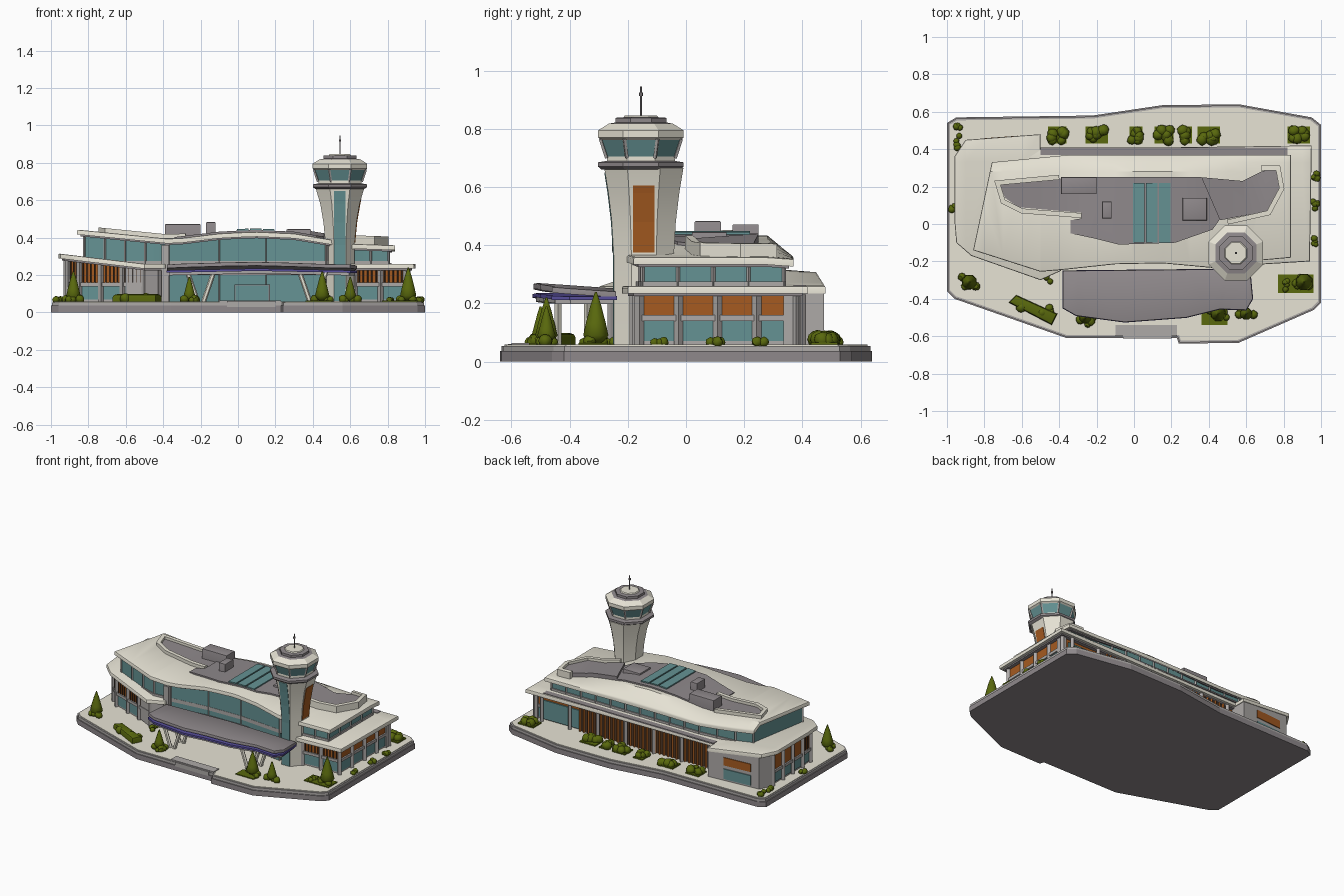
import bpy, bmesh, math, random
from mathutils import Vector
random.seed(4)
if "Cube" in bpy.data.objects:
    bpy.data.objects.remove(bpy.data.objects["Cube"], do_unlink=True)

def material(name, *rgb):
    m = bpy.data.materials.new(name)
    m.use_nodes = True
    m.diffuse_color = (*rgb, 1)
    node = next(n for n in m.node_tree.nodes if n.type == 'BSDF_PRINCIPLED')
    node.inputs["Base Color"].default_value = (*rgb, 1)
    return m

CREAM, GREY = material("cream", .84, .81, .7), material("roof grey", .275, .25, .26)
STONE, TEAL = material("stone grey", .42, .4, .39), material("teal glass", .13, .29, .295)
ORANGE, BROWN = material("orange wood", .38, .105, .015), material("dark brown", .08, .04, .02)
GREEN, PURPLE = material("leaf green", .1, .14, .004), material("purple trim", .1, .08, .34)

def finish(name, bm, mats, smooth=None):
    mesh = bpy.data.meshes.new(name)
    bmesh.ops.recalc_face_normals(bm, faces=bm.faces)
    bm.to_mesh(mesh)
    bm.free()
    ob = bpy.data.objects.new(name, mesh)
    bpy.context.collection.objects.link(ob)
    for m in mats:
        mesh.materials.append(m)
    if smooth:
        bpy.context.view_layer.objects.active = ob
        ob.select_set(True)
        bpy.ops.object.shade_smooth_by_angle(angle=math.radians(smooth))
        ob.select_set(False)
    return ob

def offset(pts, d, closed=True):
    """Move a path sideways; positive goes inward on a counter-clockwise loop."""
    out, n = [], len(pts)
    for i, p in enumerate(map(Vector, pts)):
        dirs = [(p - Vector(pts[i - 1])).normalized()] if closed or i else []
        if closed or i < n - 1:
            dirs.append((Vector(pts[(i + 1) % n]) - p).normalized())
        norms = [Vector((-v.y, v.x)) for v in dirs]
        s = sum(norms, Vector((0, 0))).normalized()
        out.append(tuple(p + s * d / max(.5, s.dot(norms[0]))))
    return out

def prism(name, pts, z0, z1, mat, bend=None, slab=True, bevel=0):
    """Extruded outline; bend lifts the whole slab, or only the top of a wall."""
    bm = bmesh.new()
    base = bm.faces.new([bm.verts.new((x, y, z0)) for x, y in pts])
    new = bmesh.ops.extrude_face_region(bm, geom=[base])["geom"]
    bmesh.ops.translate(bm, vec=(0, 0, z1 - z0), verts=[v for v in new if isinstance(v, bmesh.types.BMVert)])
    if bevel:
        rim = [e for e in bm.edges if all(v.co.z > z1 - .001 for v in e.verts)]
        bmesh.ops.bevel(bm, geom=rim, offset=bevel, segments=2, affect='EDGES', profile=.5)
    if bend:
        cuts = [((i / 10, 0, 0), (1, 0, 0)) for i in range(-9, 10)] + [((0, y, 0), (0, 1, 0)) for y in (.28, .33)]
        for co, no in cuts:
            bmesh.ops.bisect_plane(bm, geom=bm.verts[:] + bm.edges[:] + bm.faces[:], plane_co=co, plane_no=no)
        for v in bm.verts:
            if slab or v.co.z > (z0 + z1) / 2:
                v.co.z += bend(v.co.x, v.co.y)
    return finish(name, bm, [mat], 35 if bend or bevel else None)

def wall(name, path, z0, z1, thick, mat, bend=None):
    return prism(name, offset(path, -thick / 2, False) + offset(path, thick / 2, False)[::-1], z0, z1, mat, bend)

def box(name, x0, x1, y0, y1, z0, z1, mat, bevel=0):
    return prism(name, [(x0, y0), (x1, y0), (x1, y1), (x0, y1)], z0, z1, mat, bevel=bevel)

def rods(name, pairs, r, mat, sides=4):
    bm = bmesh.new()
    for p, q in pairs:
        p, q = Vector(p), Vector(q)
        rot = (q - p).to_track_quat('Z', 'Y').to_matrix().to_4x4()
        rot.translation = (p + q) / 2
        bmesh.ops.create_cone(bm, cap_ends=True, segments=sides, radius1=r, radius2=r, depth=(q - p).length, matrix=rot)
    finish(name, bm, [mat])

def posts(name, path, step, z0, z1, r, mat, bend=lambda x, y: 0):
    spots = [Vector(path[-1])]
    for a, b in zip(map(Vector, path), map(Vector, path[1:])):
        n = max(1, round((b - a).length / step))
        spots += [a.lerp(b, i / n) for i in range(n)]
    rods(name, [((*p, z0), (*p, z1 + bend(*p))) for p in spots], r, mat)

RING = [Vector((math.cos(a), math.sin(a))) / math.cos(math.pi / 8) for a in ((i + .5) * math.tau / 8 for i in range(8))]

def loft(name, rings, mats, centre, smooth=None):
    """Stack of octagon rings (z, half x, half y, material of band above)."""
    bm = bmesh.new()
    loops = [[bm.verts.new((centre[0] + rx * c.x, centre[1] + ry * c.y, z)) for c in RING] for z, rx, ry, _ in rings]
    for lo, hi, ring in zip(loops, loops[1:], rings):
        for i in range(8):
            bm.faces.new((lo[i], lo[i - 1], hi[i - 1], hi[i])).material_index = ring[3]
    bm.faces.new(loops[0])
    bm.faces.new(loops[-1]).material_index = rings[-1][3]
    finish(name, bm, mats, smooth)

# Roof height profiles
CROWN = [(-.9, .085), (-.35, .03), (-.1, .06), (.08, .07), (.3, .06), (.48, .03), (.6, .005), (.9, -.005)]

def crown(x, y):
    z = next(h + (g - h) * (x - a) / (b - a) for (a, h), (b, g) in zip(CROWN, CROWN[1:]) if x <= b)
    t = min(1, max(0, (y - .28) / .1))
    return z * (1 - t) - .01 * t

def wing(x, y):
    return max(0, -.5 - x) * .12

# Ground plate
SITE = [(-1, -.36), (-.96, -.4), (-.36, -.61), (.23, -.61), (.24, -.64), (.56, -.635), (.96, -.46), (1, -.42),
        (1, .53), (.95, .57), (.56, .64), (.15, .635), (-.22, .58), (-.95, .57), (-1, .54)]
prism("ground_base", SITE, 0, .036, GREY)
prism("ground_kerb", offset(SITE, .006), .034, .054, STONE)
prism("paving", offset(SITE, .016), .05, .058, CREAM)
box("entrance_steps", -.1, .23, -.6, -.54, .05, .064, STONE)
box("lower_step", -.06, .2, -.612, -.58, .03, .06, STONE)

# Ground floor
LOW = [(-.96, .02), (-.95, -.1), (-.87, -.17), (-.5, -.3), (-.39, -.25), (-.37, -.18), (.47, -.18), (.62, -.22),
       (.94, -.2), (.95, .42), (-.5, .4), (-.5, .48), (-.9, .45), (-.96, .36)]
prism("ground_floor_walls", offset(LOW, .05), .05, .235, STONE, wing, False)
prism("ground_floor_windows", offset(LOW, .045), .07, .14, TEAL)
prism("timber_band", offset(LOW, .045), .16, .225, ORANGE, wing, False)
prism("floor_ledge", offset(LOW, .035), .14, .16, STONE)
prism("lower_soffit", offset(LOW, .02), .225, .236, GREY, wing)
prism("lower_roof", LOW, .234, .26, CREAM, wing, bevel=.007)
box("rear_gutter", -.5, .82, .37, .41, .255, .264, GREY)
face = offset(LOW, .042)
posts("wing_posts", face[-1:] + face[:5], .11, .055, .23, .015, STONE, wing)
posts("east_posts", face[7:10], .12, .055, .23, .016, STONE)
posts("wing_slats", face[:4], .022, .16, .225, .004, BROWN, wing)
posts("east_slats", face[7:9], .022, .16, .225, .004, BROWN)
wall("wing_pier", [(-.6, -.217), (-.495, -.254), (-.42, -.222)], .055, .23, .012, STONE, wing)
box("east_corner_pier", .88, .914, .335, .388, .055, .23, STONE)

# Rear corner block, timber fins and glazed end
prism("rear_block", [(-.505, .36), (-.505, .475), (-.88, .447), (-.92, .36)], .055, .24, STONE, wing, False)
wall("rear_block_window", [(-.62, .468), (-.82, .453)], .07, .14, .008, TEAL)
wall("rear_block_timber", [(-.62, .468), (-.82, .453)], .165, .22, .008, ORANGE)
wall("rear_dark_glazing", [(.55, .378), (-.45, .365)], .06, .225, .01, BROWN)
wall("rear_windows", [(.86, .383), (.56, .38)], .07, .2, .008, TEAL)
posts("rear_fins", [(.55, .389), (-.45, .376)], .032, .06, .228, .008, ORANGE)
posts("rear_columns", [(.84, .398), (-.45, .381)], .21, .055, .23, .015, STONE)

# Upper floor and crowned roof
UP = [(-.86, -.14), (-.5, -.255), (-.38, -.245), (-.1, -.215), (.15, -.21), (.48, -.24), (.62, -.2), (.84, -.18),
      (.84, .37), (-.34, .37), (-.76, .33)]
prism("upper_windows", offset(UP, .035), .25, .342, TEAL, crown, False)
prism("upper_sill", offset(UP, .028), .25, .275, STONE)
prism("upper_soffit", offset(UP, .016), .328, .338, GREY, crown)
prism("upper_roof", UP, .336, .362, CREAM, crown, bevel=.007)
posts("upper_mullions_front", offset(UP, .033)[:3], .1, .26, .335, .006, STONE, crown)
posts("upper_mullions_back", offset(UP, .033)[5:], .12, .26, .33, .007, STONE, crown)

# Tall entrance hall glass
HALL = [(-.37, -.215), (-.1, -.185), (.15, -.18), (.47, -.21)]
prism("hall_glass", HALL + [(.47, -.1), (-.37, -.1)], .055, .338, TEAL, crown, False)
posts("hall_mullions", HALL, .28, .055, .33, .004, STONE, crown)
wall("hall_transom", HALL, .2, .215, .016, GREY)
box("hall_pier", -.41, -.37, -.24, -.15, .055, .36, STONE)
box("door_frame", -.02, .17, -.2, -.17, .055, .15, GREY)
box("doors", -.014, .164, -.205, -.19, .055, .145, TEAL)

# Roof deck, rims and plant
prism("roof_deck_middle", [(-.28, .03), (-.34, .02), (-.34, -.05), (-.2, -.08), (-.08, -.11), (.22, -.1), (.42, -.03),
                           (.47, .04), (.36, .25), (-.28, .25)], .358, .372, GREY, crown)
prism("roof_deck_left", [(-.69, .14), (-.62, .09), (-.28, .06), (-.28, .25), (-.72, .22)], .358, .368, GREY, crown)
prism("roof_deck_right", [(.46, .02), (.72, .07), (.78, .2), (.76, .3), (.68, .28), (.58, .23), (.36, .25)], .358, .39, GREY, crown)
wall("left_roof_rim", [(-.28, .045), (-.6, .07), (-.7, .12), (-.73, .22), (-.4, .25)], .355, .385, .026, CREAM, crown)
wall("right_roof_rim", [(.5, .01), (.72, .06), (.79, .19), (.77, .3), (.68, .3)], .355, .408, .026, CREAM, crown)
for x in (.025, .095, .165):
    prism("skylight", [(x - .03, -.1), (x + .03, -.1), (x + .03, .22), (x - .03, .22)], .366, .38, TEAL, crown)
box("plant_box_large", -.39, -.2, .16, .25, .38, .472, GREY, .004)
box("plant_box_small", -.17, -.12, .03, .12, .4, .483, GREY, .004)
box("plant_box_right", .26, .39, .02, .14, .38, .445, GREY, .004)

# Entrance canopy
CANOPY = [(-.38, -.25), (-.38, -.45), (-.31, -.49), (-.05, -.525), (.28, -.5), (.46, -.455), (.6, -.46), (.635, -.4), (.62, -.24)]
arch = lambda x, y: -.02 * abs(x - .1)
prism("canopy_roof", CANOPY, .232, .252, GREY, lambda x, y: arch(x, y) - .07 * (y + .25), bevel=.004)
prism("canopy_trim", offset(CANOPY, -.002), .222, .235, PURPLE, arch)
prism("canopy_soffit", offset(CANOPY, .01), .208, .223, STONE, arch)
rods("canopy_struts", [((x + s * .015, y, .055), (x + s * .07, y, .215)) for x in (-.2, .4) for y in (-.44, -.34) for s in (-1, 1)],
     .013, CREAM, 6)

# Control tower
C, SHAFT = (.545, -.155), (.545, -.145)
loft("tower_shaft", [(.055, .077, .103, 0), (.36, .077, .103, 0), (.48, .088, .11, 0), (.58, .105, .122, 0),
                     (.665, .13, .136, 0)], [CREAM], SHAFT, 30)
loft("tower_cab", [(.66, .13, .135, 1), (.67, .145, .147, 1), (.685, .145, .147, 1), (.69, .115, .117, 0), (.705, .115, .117, 2),
                   (.762, .135, .137, 0), (.77, .146, .147, 0), (.795, .146, .147, 0), (.818, .11, .11, 1), (.822, .088, .088, 1),
                   (.838, .088, .088, 1), (.84, .06, .06, 0), (.846, .055, .055, 0)], [CREAM, GREY, TEAL], C)
rods("cab_mullions", [((*(Vector(C) + d * .117), .7), (*(Vector(C) + d * .138), .765)) for d in RING], .007, STONE)
rods("antenna", [((*C, .84), (*C, .945))], .003, GREY, 6)
rods("antenna_tip", [((*C, .913), (*C, .925))], .007, GREY, 6)

def strip(name, front, half, levels, mat):
    """Panel lying on a tower face, following its flare."""
    bm = bmesh.new()
    rows = [[bm.verts.new((SHAFT[0] + (u if front else d), SHAFT[1] + (-d if front else u), z)) for u in (-half, half)]
            for z, d in levels]
    for (a, b), (c, d) in zip(rows, rows[1:]):
        bm.faces.new((a, b, d, c))
    finish(name, bm, [mat]).modifiers.new("thickness", 'SOLIDIFY').thickness = .004

strip("tower_window_strip", True, .031, [(.06, .106), (.36, .106), (.48, .113), (.58, .125), (.65, .136)], TEAL)
strip("tower_timber_panel", False, .037, [(.375, .082), (.48, .092), (.58, .109), (.605, .115)], ORANGE)

# Planting
def bush(name, x, y, w, d, h, n=5):
    bm = bmesh.new()
    for _ in range(n):
        px, py, r = x + random.uniform(-w, w), y + random.uniform(-d, d), h * random.uniform(.35, .5)
        for v in bmesh.ops.create_icosphere(bm, subdivisions=2, radius=r)["verts"]:
            v.co = Vector((px, py, .055 + r * .7)) + v.co * random.uniform(.9, 1.08)
    finish(name, bm, [GREEN], 40)

for x, y, h in [(-.88, -.31, .16), (-.26, -.5, .13), (.45, -.48, .16), (.6, -.48, .13), (.91, -.31, .18)]:
    loft("tree", [(.06, .01, .01, 0), (.07, h * .15, h * .15, 0), (.09, h * .24, h * .24, 0), (.06 + h * .4, h * .19, h * .19, 0),
                  (.06 + h * .75, h * .1, h * .1, 0), (.06 + h, .003, .003, 0)], [GREEN], (x, y), 60)
    bush("tree_shrubs", x, y, .045, .03, .05)
for x, w in [(-.41, .05), (-.2, .06), (.01, .035), (.16, .05), (.28, .03), (.4, .06), (.88, .06)]:
    bush("rear_bush", x, .475, w * .7, .03, .065, 7)
    box("rear_bed", x - w, x + w, .43, .52, .055, .066, GREEN)
prism("hedge", [(-.67, -.42), (-.44, -.54), (-.41, -.48), (-.63, -.38)], .055, .098, GREEN, bevel=.015)
bush("hedge_clumps", -.54, -.46, .1, .02, .06, 6)
box("east_bed", .77, .96, -.37, -.27, .055, .064, GREEN)
box("canopy_bed", .36, .5, -.54, -.46, .055, .064, GREEN)
for x, y in [(-.46, -.28), (-.24, -.51), (.82, -.33), (-.94, .5), (-.94, .43), (-.97, .1), (.97, -.1), (.97, .1), (.97, .25)]:
    bush("shrub", x, y, .012, .03, .04, 4)
